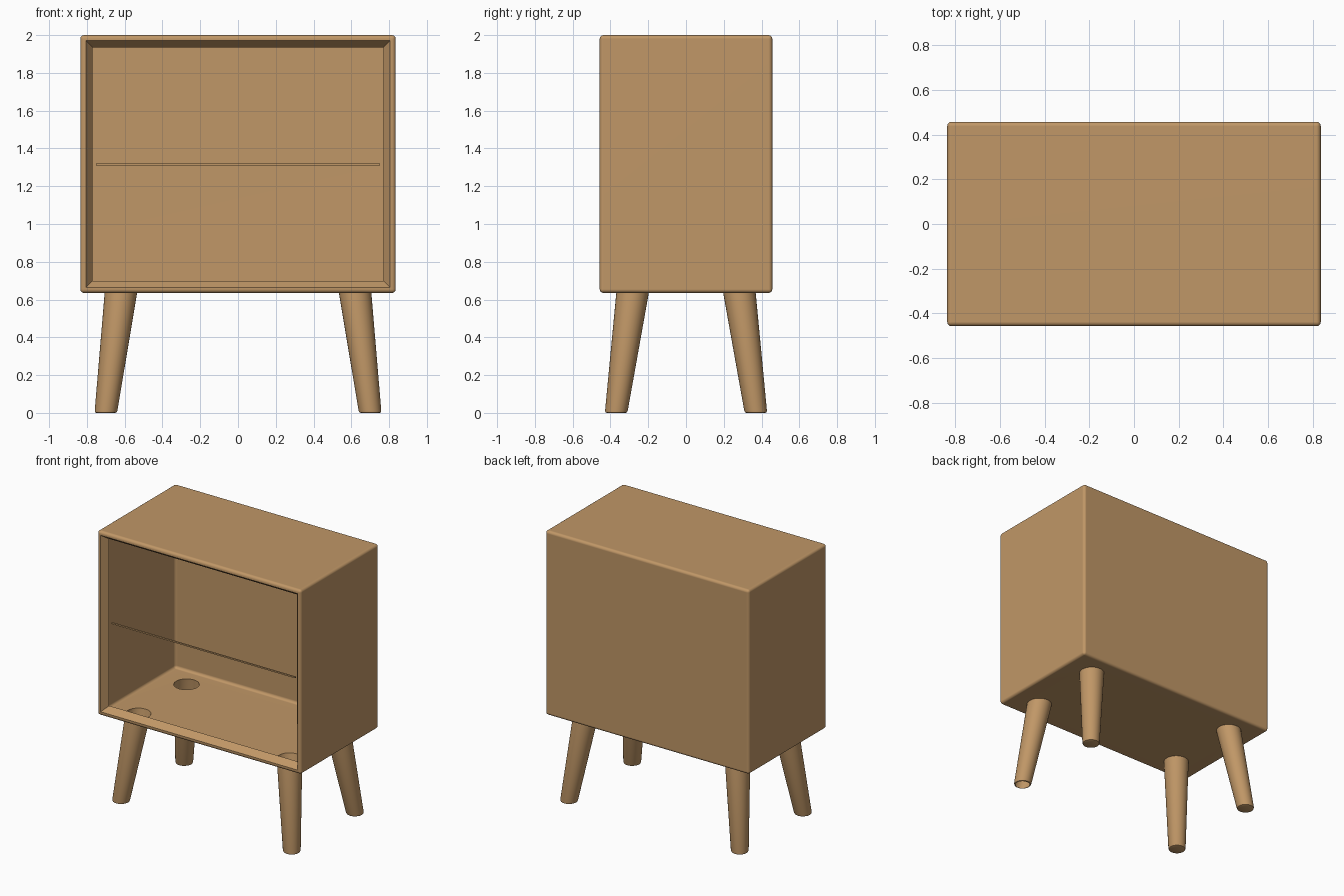
import bpy
import bmesh
import math
from mathutils import Vector

cube = bpy.data.objects.get("Cube")
if cube:
    bpy.data.objects.remove(cube, do_unlink=True)

WOOD = (0.53, 0.31, 0.135, 1.0)
wood = bpy.data.materials.new("warm wood")
wood.use_nodes = True
wood.diffuse_color = WOOD
wood.node_tree.nodes["Principled BSDF"].inputs["Base Color"].default_value = WOOD

HALF_W, HALF_D, BASE, TOP = 0.835, 0.457, 0.635, 2.0
LEG_TOP = Vector((0.62, 0.283, BASE))
LEG_FOOT = Vector((0.70, 0.37, 0.0))
LEG_RADIUS, FOOT_RADIUS = 0.086, 0.06
SIDES = 32
CORNERS = {"front_right": (-1, -1), "front_left": (1, -1),
           "back_right": (-1, 1), "back_left": (1, 1)}


def finish(bm, name):
    """Turn a bmesh into a smooth shaded wooden object."""
    mesh = bpy.data.meshes.new(name)
    bm.to_mesh(mesh)
    bm.free()
    mesh.materials.append(wood)
    obj = bpy.data.objects.new(name, mesh)
    bpy.context.collection.objects.link(obj)
    bpy.ops.object.select_all(action='DESELECT')
    obj.select_set(True)
    bpy.context.view_layer.objects.active = obj
    bpy.ops.object.shade_smooth_by_angle(angle=math.radians(35))
    return obj


def ring(bm, centre, radius):
    """Horizontal circle of vertices."""
    return [bm.verts.new(centre + Vector((math.cos(a), math.sin(a), 0)) * radius)
            for a in (math.tau * i / SIDES for i in range(SIDES))]


def box(bm, low, high):
    verts = bmesh.ops.create_cube(bm, size=1)["verts"]
    low, high = Vector(low), Vector(high)
    bmesh.ops.scale(bm, vec=high - low, verts=verts)
    bmesh.ops.translate(bm, vec=(low + high) / 2, verts=verts)


def main_face(bm, direction):
    """Largest face looking along a direction."""
    facing = [f for f in bm.faces if f.normal.dot(Vector(direction)) > 0.99]
    return max(facing, key=lambda f: f.calc_area())


# Cabinet shell with soft outer edges
bm = bmesh.new()
box(bm, (-HALF_W, -HALF_D, BASE), (HALF_W, HALF_D, TOP))
bmesh.ops.bevel(bm, geom=bm.edges[:], offset=0.02, segments=4,
                profile=0.5, affect='EDGES')
bm.normal_update()

# Front rim: narrow flat lip, then a slope into the opening
front = main_face(bm, (0, -1, 0))
bmesh.ops.inset_region(bm, faces=[front], thickness=0.013)
bmesh.ops.inset_region(bm, faces=[front], thickness=0.05, depth=-0.05)
bmesh.ops.delete(bm, geom=[front], context='FACES_ONLY')

# Floor with a round socket above each leg
floor = main_face(bm, (0, 0, -1))
outline = list(floor.edges)
bmesh.ops.delete(bm, geom=[floor], context='FACES_ONLY')
for sx, sy in CORNERS.values():
    hole = ring(bm, Vector((LEG_TOP.x * sx, LEG_TOP.y * sy, BASE)), LEG_RADIUS)
    outline += [bm.edges.new((hole[i - 1], hole[i])) for i in range(SIDES)]
bmesh.ops.triangle_fill(bm, edges=outline, use_beauty=True, normal=(0, 0, -1))
cabinet = finish(bm, "cabinet_shell")
cabinet.modifiers.new("even shading", 'WEIGHTED_NORMAL').keep_sharp = True

# Thin rail across the middle of the opening
bm = bmesh.new()
box(bm, (-0.753, -0.407, 1.31), (0.753, -0.397, 1.32))
finish(bm, "middle_rail")

# Splayed, tapered, hollow legs with softened feet
for corner, (sx, sy) in CORNERS.items():
    bm = bmesh.new()
    mirror = Vector((sx, sy, 1))
    rings = []
    for t, radius in ((0, FOOT_RADIUS - 0.01), (0.005, FOOT_RADIUS - 0.003),
                      (0.02, FOOT_RADIUS), (1, LEG_RADIUS)):
        rings.append(ring(bm, LEG_FOOT.lerp(LEG_TOP, t) * mirror, radius))
    for low, high in zip(rings, rings[1:]):
        for i in range(SIDES):
            bm.faces.new((low[i - 1], low[i], high[i], high[i - 1]))
    if corner != "front_left":  # this foot is left open
        bm.faces.new(rings[0][::-1])
    finish(bm, corner + "_leg")
